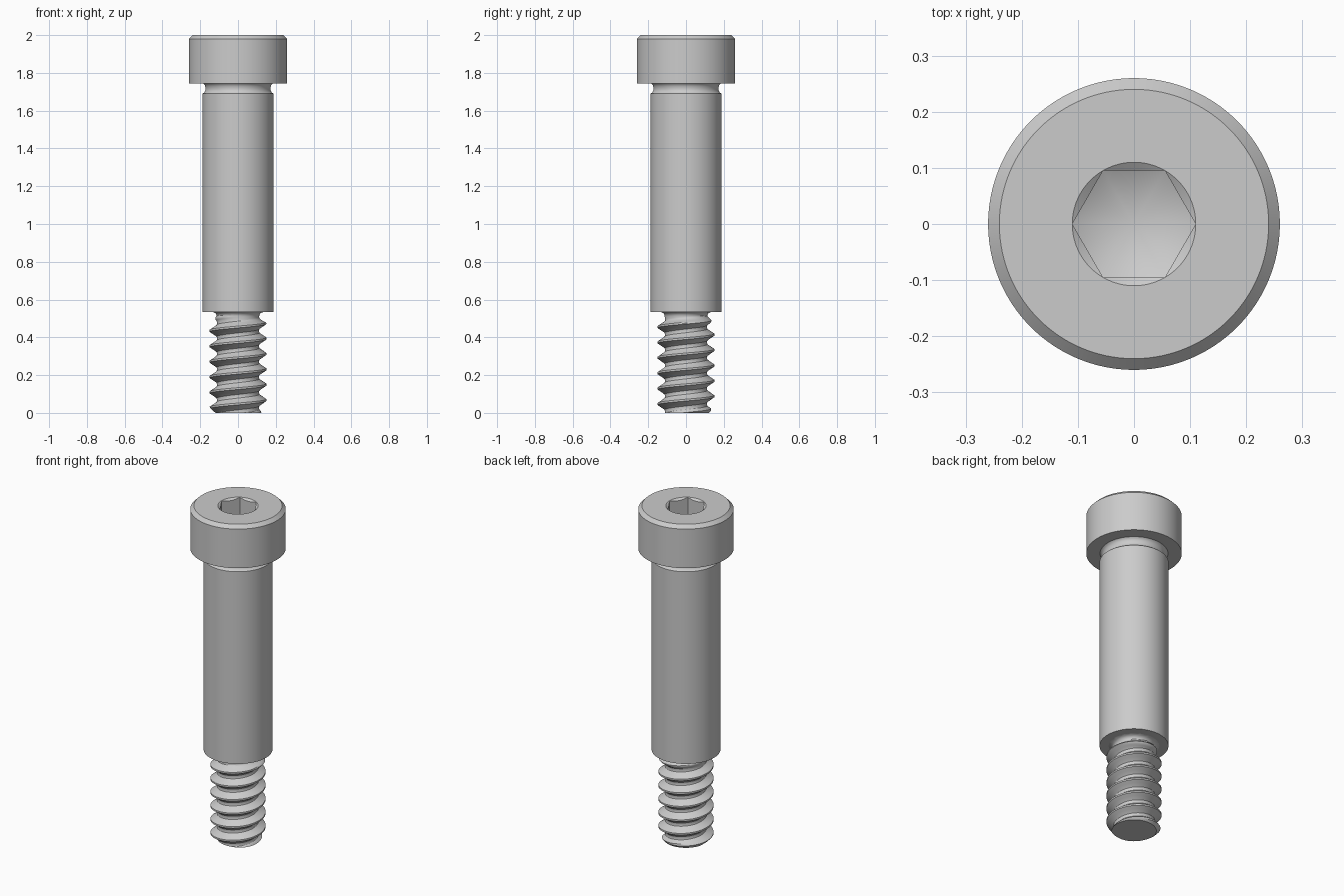
import bpy, bmesh
from math import pi, cos, sin, tan, radians

if "Cube" in bpy.data.objects:
    bpy.data.objects.remove(bpy.data.objects["Cube"])

SEG = 120          # divisible by 6 so the hex corners fall on vertices
PITCH = 0.0815


def sheet(name, rows, point):
    """Wrap a grid of rows around z; point(row, angle) returns (radius, z)."""
    bm = bmesh.new()
    grid = []
    for row in rows:
        ring = []
        for i in range(SEG + 1):
            a = 2 * pi * i / SEG
            r, z = point(row, a)
            ring.append(bm.verts.new((r * cos(a), r * sin(a), z)))
        grid.append(ring)
    for lo, hi in zip(grid, grid[1:]):
        for i in range(SEG):
            bm.faces.new((lo[i], lo[i + 1], hi[i + 1], hi[i]))
    # Close the seam and collapse poles
    bmesh.ops.remove_doubles(bm, verts=bm.verts[:], dist=1e-5)
    bmesh.ops.dissolve_degenerate(bm, edges=bm.edges[:], dist=1e-6)
    bmesh.ops.recalc_face_normals(bm, faces=bm.faces[:])
    me = bpy.data.meshes.new(name)
    bm.to_mesh(me)
    bm.free()
    ob = bpy.data.objects.new(name, me)
    bpy.context.collection.objects.link(ob)
    bpy.ops.object.select_all(action='DESELECT')
    ob.select_set(True)
    bpy.context.view_layer.objects.active = ob
    bpy.ops.object.shade_smooth_by_angle(angle=radians(28))
    return ob


# Head, hex socket, undercut neck and shoulder as one turned profile
HEX_R = 0.11


def hex_radius(a):
    return HEX_R * cos(pi / 6) / cos(a % (pi / 3) - pi / 6)


def body_point(row, a):
    if row == 'hex_rim':           # conical lead-in meets the hex walls
        r = hex_radius(a)
        return r, 2.0 - (HEX_R - r) * 0.7
    if row == 'hex_floor':         # drill cone meets the hex walls
        r = hex_radius(a)
        return r, 1.82 + r * tan(radians(27))
    return row


neck = [(0.1875, 1.69), (0.180, 1.695), (0.1745, 1.703), (0.172, 1.712),
        (0.172, 1.720), (0.1735, 1.730), (0.178, 1.739), (0.185, 1.745)]
body_rows = ([(0.138, 0.535), (0.1875, 0.535)] + neck +
             [(0.26, 1.745), (0.26, 1.98), (0.24, 2.0), (HEX_R, 2.0),
              'hex_rim', 'hex_floor', (0.0, 1.82)])
sheet("shoulder_and_head", body_rows, body_point)

# Threaded end: helical rows clipped to the thread length
TOP, ROOT, CREST = 0.535, 0.112, 0.15
profile = [(0.0, 1.0), (0.06, 1.0), (0.33, 0.14), (0.38, 0.03), (0.44, 0.0),
           (0.56, 0.0), (0.62, 0.03), (0.67, 0.14), (0.94, 1.0), (1.0, 1.0)]


def thread_height(t):
    t %= 1.0
    for (t0, h0), (t1, h1) in zip(profile, profile[1:]):
        if t <= t1:
            return h0 + (h1 - h0) * (t - t0) / (t1 - t0)
    return 1.0


def thread_point(row, a):
    if row is None:                # centre of the end face
        return 0.0, 0.0
    z = min(max(PITCH * (row + a / (2 * pi)), 0.0), TOP)
    # Right-hand helix, with a crest at the left side near z = 0.027
    t = (z - 0.027) / PITCH - (a - pi) / (2 * pi)
    fade = min(max((0.515 - z) / 0.04, 0.0), 1.0)
    r = ROOT + (CREST - ROOT) * thread_height(t) * fade
    r = min(r, 0.122 + 0.95 * z)   # end chamfer
    d = max(z - (TOP - 0.026), 0)  # fillet under the shoulder
    fillet = ROOT + 0.026 - (0.026 ** 2 - d ** 2) ** 0.5 if d < 0.026 else 0.138
    return max(r, fillet), z


phase = 0.027 / PITCH + 0.5 - 1.0
steps = [p[0] for p in profile[:-1]] + [0.195, 0.5, 0.805]
rows = sorted(phase + k - 2 + s for k in range(11) for s in steps)
# Extra rows resolve the run-out fillet
rows = sorted(rows + [phase + k - 2 + s for k in range(7, 11)
                      for s in (0.12, 0.26, 0.74, 0.88)])
sheet("threaded_end", [None] + rows, thread_point)
